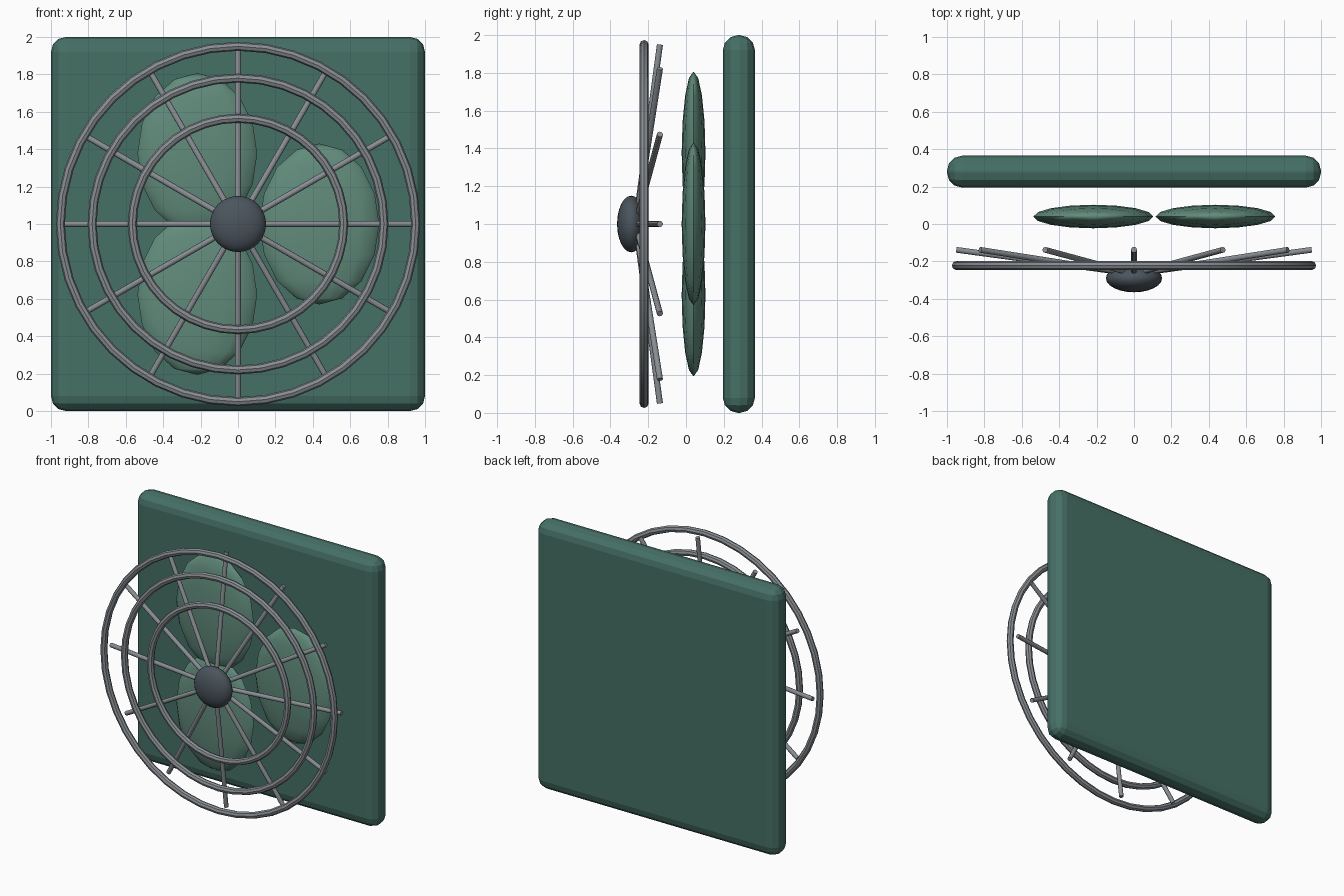
import bpy, math
from mathutils import Vector

if "Cube" in bpy.data.objects:
    bpy.data.objects.remove(bpy.data.objects["Cube"])


def material(name, rgb):
    m = bpy.data.materials.new(name)
    m.diffuse_color = (*rgb, 1)
    m.use_nodes = True
    m.node_tree.nodes["Principled BSDF"].inputs["Base Color"].default_value = m.diffuse_color
    return m


PANEL = material("panel_green", (0.06, 0.16, 0.13))
BLADE = material("blade_green", (0.12, 0.26, 0.20))
METAL = material("metal_grey", (0.25, 0.27, 0.29))
DARK = material("dark_grey", (0.07, 0.09, 0.11))


def finish(name, mat, smooth=True):
    ob = bpy.context.object
    ob.name = name
    ob.data.materials.append(mat)
    bpy.ops.object.transform_apply(location=False, rotation=True, scale=True)
    if smooth:
        bpy.ops.object.shade_smooth_by_angle(angle=math.radians(40))
    return ob


def ellipsoid(name, loc, scale, mat, segments, rings):
    bpy.ops.mesh.primitive_uv_sphere_add(segments=segments, ring_count=rings, location=loc)
    bpy.context.object.scale = scale
    finish(name, mat)
    bpy.ops.object.shade_smooth()


def rod(name, a, b, radius, mat):
    d = b - a
    bpy.ops.mesh.primitive_cylinder_add(vertices=10, radius=radius, depth=d.length, location=(a + b) / 2)
    bpy.context.object.rotation_euler = d.to_track_quat('Z', 'Y').to_euler()
    finish(name, mat)


# Rounded back panel
bpy.ops.mesh.primitive_cube_add(size=1, location=(0, 0.28, 1))
bpy.context.object.scale = (2, 0.17, 2)
panel = finish("back_panel", PANEL, smooth=False)
bevel = panel.modifiers.new("rounded_edges", 'BEVEL')
bevel.width = 0.08
bevel.segments = 3

# Three upright oval blades around the axis
for i in range(3):
    a = math.tau * i / 3
    ellipsoid(f"fan_blade_{i + 1}", (0.435 * math.cos(a), 0.04, 1 + 0.435 * math.sin(a)),
              (0.32, 0.063, 0.43), BLADE, 16, 8)

# Guard rings
for i, r in enumerate((0.565, 0.78, 0.95)):
    bpy.ops.mesh.primitive_torus_add(major_radius=r, minor_radius=0.024, major_segments=40,
                                     minor_segments=8, location=(0, -0.222, 1),
                                     rotation=(math.pi / 2, 0, 0))
    finish(f"guard_ring_{i + 1}", METAL)

# Guard spokes slanting back from the hub
for i in range(12):
    a = math.tau * i / 12
    out = Vector((math.cos(a), 0, math.sin(a)))
    rod(f"guard_spoke_{i + 1}", out * 0.05 + Vector((0, -0.26, 1)),
        out * 0.95 + Vector((0, -0.138, 1)), 0.016, METAL)

# Centre hub
ellipsoid("guard_hub", (0, -0.29, 1), (0.15, 0.075, 0.15), DARK, 24, 12)
